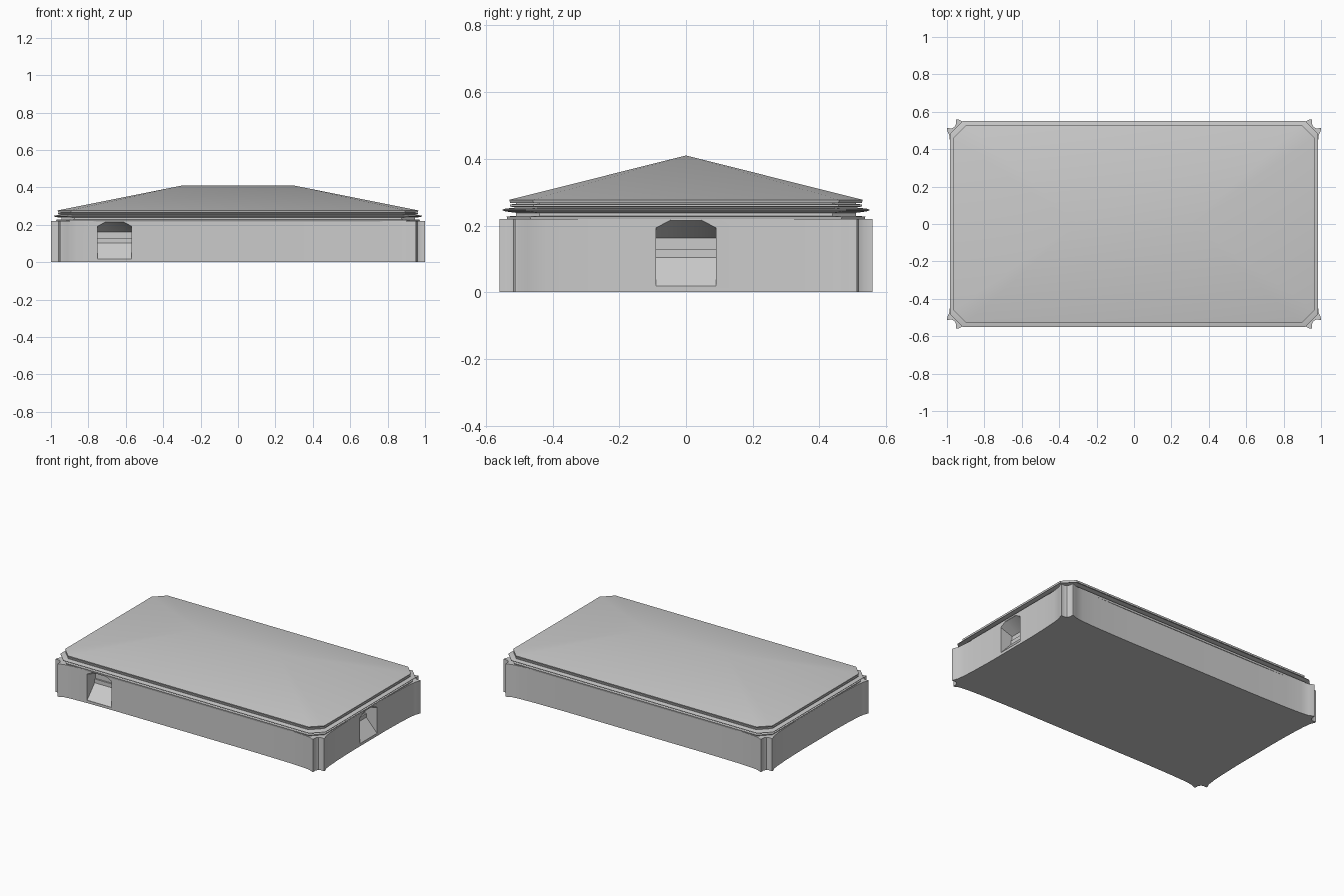
import bpy, bmesh, math
from mathutils import Matrix, Vector

if "Cube" in bpy.data.objects:
    bpy.data.objects.remove(bpy.data.objects["Cube"])


def make(name, verts, faces):
    me = bpy.data.meshes.new(name)
    me.from_pydata(verts, [], faces)
    bm = bmesh.new()
    bm.from_mesh(me)
    bmesh.ops.recalc_face_normals(bm, faces=bm.faces)
    bm.to_mesh(me)
    bm.free()
    ob = bpy.data.objects.new(name, me)
    bpy.context.collection.objects.link(ob)
    return ob


def loft(name, rings):
    # closed solid through equal-length rings
    n = len(rings[0])
    verts = [v for r in rings for v in r]
    faces = [tuple(range(n)), tuple(range((len(rings) - 1) * n, len(rings) * n))]
    for k in range(len(rings) - 1):
        for i in range(n):
            j = (i + 1) % n
            faces.append((k * n + i, k * n + j, (k + 1) * n + j, (k + 1) * n + i))
    return make(name, verts, faces)


def smooth(ob, deg=30):
    bpy.ops.object.select_all(action='DESELECT')
    ob.select_set(True)
    bpy.context.view_layer.objects.active = ob
    bpy.ops.object.shade_smooth_by_angle(angle=math.radians(deg))


def octagon(y, z, c=0.07):
    # chamfered rectangle, y is its half depth
    x = y + 0.435
    q = [(x, y - c), (x - c, y)]
    pts = q + [(-a, b) for a, b in reversed(q)]
    pts += [(-a, -b) for a, b in pts]
    return [(a, b, z) for a, b in pts]


# walls: curve outwards to paired corner fins with a groove between
quarter = [(0.972, 0.20), (0.976, 0.33), (0.981, 0.42), (0.988, 0.475), (1.0, 0.503),
           (1.0, 0.513), (0.975, 0.511), (0.96, 0.518), (0.951, 0.535), (0.951, 0.56),
           (0.941, 0.56), (0.915, 0.547), (0.86, 0.54), (0.75, 0.535), (0.5, 0.531)]
outline = quarter + [(-x, y) for x, y in reversed(quarter)]
outline += [(-x, -y) for x, y in outline]
walls = loft("walls", [[(x, y, z) for x, y in outline] for z in (0, 0.22)])

# doorways: ramp floor, sloping ceiling, chamfered head (local: opening faces -y)
front = [(-.09, .018), (.09, .018), (.09, .193), (.045, .217), (-.045, .217), (-.09, .193)]
back = [(-.09, .115), (.09, .115), (.09, .163), (.045, .163), (-.045, .163), (-.09, .163)]
places = {
    "front": Matrix.Translation((-0.66, -0.532, 0)),
    "right": Matrix.Translation((0.972, 0, 0)) @ Matrix.Rotation(math.pi / 2, 4, 'Z'),
}
for side, mat in places.items():
    rings = [[mat @ Vector((x, d, z)) for x, z in prof]
             for d, prof in ((-0.06, front), (0, front), (0.09, back))]
    cutter = loft(side + "_door_cutter", rings)
    cutter.hide_render = True
    cutter.hide_viewport = True
    mod = walls.modifiers.new(side + "_doorway", 'BOOLEAN')
    mod.operation = 'DIFFERENCE'
    mod.solver = 'EXACT'
    mod.object = cutter
    # sill at the head of the ramp
    sill = [[mat @ Vector((x, y, z)) for x, y in
             ((-.09, .08), (.09, .08), (.09, .10), (-.09, .10))] for z in (.10, .13)]
    loft(side + "_door_sill", sill)

# bake the doorways into the walls
dg = bpy.context.evaluated_depsgraph_get()
baked = bpy.data.meshes.new_from_object(walls.evaluated_get(dg))
walls.modifiers.clear()
walls.data = baked
for side in places:
    bpy.data.objects.remove(bpy.data.objects[side + "_door_cutter"])
smooth(walls)

# stepped cornice under the eaves
profile = [(.535, .215), (.538, .227), (.51, .229), (.51, .238), (.54, .242), (.55, .245),
           (.55, .248), (.54, .251), (.515, .253), (.515, .255), (.528, .257),
           (.528, .263), (.51, .265), (.51, .27)]
cornice = loft("cornice", [octagon(y, z) for y, z in profile])
smooth(cornice)

# hipped roof with a chamfered eave
low, high = octagon(.527, .267), octagon(.53, .277)
verts = low + high + [(0.3, 0, .41), (-0.3, 0, .41)]
faces = [tuple(range(8))]
faces += [(i, (i + 1) % 8, 8 + (i + 1) % 8, 8 + i) for i in range(8)]
R, L = 16, 17
for i, top in enumerate([(R,), (L, R), (L,), (L,), (L,), (R, L), (R,), (R,)]):
    faces.append((8 + i, 8 + (i + 1) % 8) + top)
roof = make("roof", verts, faces)
smooth(roof, 35)
